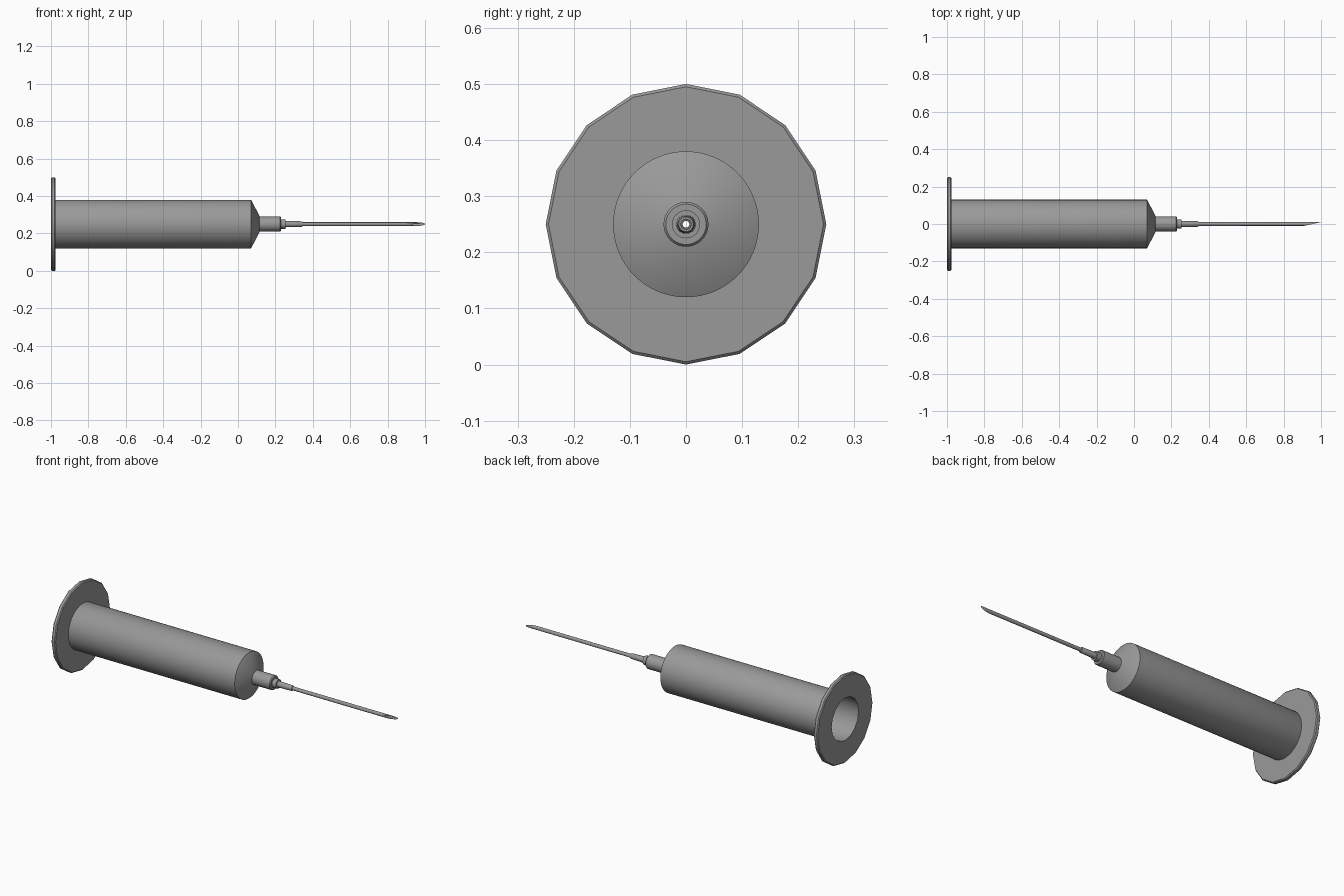
import bpy, bmesh, math

if "Cube" in bpy.data.objects:
    bpy.data.objects.remove(bpy.data.objects["Cube"], do_unlink=True)

AXIS_Z = 0.25

steel = bpy.data.materials.new("plain grey")
steel.use_nodes = True
grey = (0.32, 0.32, 0.32, 1)
steel.diffuse_color = grey
steel.node_tree.nodes["Principled BSDF"].inputs["Base Color"].default_value = grey


def revolve(name, profile, sides, closed=True, tip=None):
    """Spin (x, radius) points round the long axis; tip slants the far end."""
    bm = bmesh.new()
    rings = []
    for x, r in profile:
        ring = []
        for i in range(sides):
            a = 2 * math.pi * i / sides
            y, z = r * math.sin(a), r * math.cos(a)
            px = tip(x, y) if tip else x
            ring.append(bm.verts.new((px, y, z)))
        rings.append(ring)
    count = len(rings) if closed else len(rings) - 1
    for k in range(count):
        a, b = rings[k], rings[(k + 1) % len(rings)]
        for i in range(sides):
            j = (i + 1) % sides
            bm.faces.new((a[i], a[j], b[j], b[i]))
    bmesh.ops.recalc_face_normals(bm, faces=bm.faces)
    mesh = bpy.data.meshes.new(name)
    bm.to_mesh(mesh)
    bm.free()
    mesh.materials.append(steel)
    obj = bpy.data.objects.new(name, mesh)
    obj.location.z = AXIS_Z
    bpy.context.collection.objects.link(obj)
    bpy.ops.object.select_all(action='DESELECT')
    obj.select_set(True)
    bpy.context.view_layer.objects.active = obj
    bpy.ops.object.shade_smooth_by_angle(angle=math.radians(30))
    return obj


# Finger flange: coarse ring with softened rim
revolve("finger_flange", [
    (-1.0, 0.121), (-1.0, 0.245), (-0.995, 0.25),
    (-0.98, 0.25), (-0.975, 0.245), (-0.975, 0.121)], 16)

# Hollow barrel with sloping shoulder, outside then inside
revolve("barrel", [
    (-0.998, 0.122), (-0.978, 0.13), (0.07, 0.13), (0.115, 0.043),
    (0.115, 0.015), (0.06, 0.12)], 64)

# Nozzle and stepped needle hub, with a bore through the middle
revolve("nozzle", [
    (0.105, 0.04), (0.225, 0.04), (0.23, 0.036), (0.23, 0.012), (0.105, 0.012)], 40)
revolve("hub_collar", [
    (0.225, 0.025), (0.255, 0.025), (0.255, 0.01), (0.225, 0.01)], 32)
revolve("hub_sleeve", [
    (0.25, 0.017), (0.34, 0.015), (0.345, 0.013), (0.345, 0.008), (0.25, 0.008)], 32)


# Needle tube with a slanted point
def slant(x, y):
    return x if x < 0.9 else 0.955 + y * 4.5


revolve("needle", [(0.3, 0.01), (0.955, 0.01), (0.955, 0.006), (0.3, 0.006)],
        24, tip=slant)
